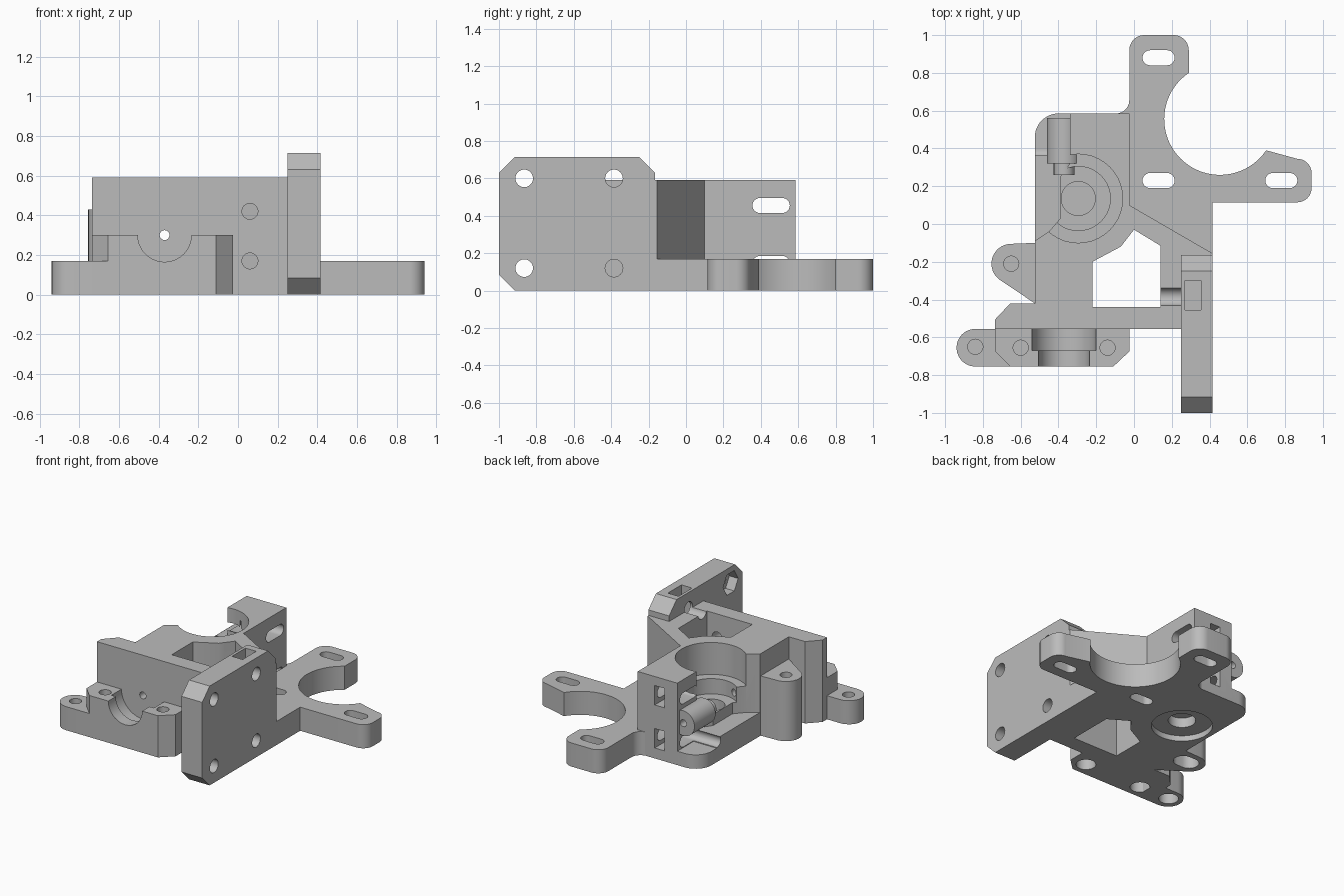
import bpy, bmesh, math
from mathutils import Vector

if "Cube" in bpy.data.objects:
    bpy.data.objects.remove(bpy.data.objects["Cube"])

grey = bpy.data.materials.new("light_grey")
grey.use_nodes = True
grey.diffuse_color = (0.5, 0.5, 0.5, 1)
grey.node_tree.nodes["Principled BSDF"].inputs["Base Color"].default_value = (0.5, 0.5, 0.5, 1)

# Map profile (u, v) and depth w to space for an extrusion along each axis
PLACE = {"x": lambda u, v, w: (w, u, v),
         "y": lambda u, v, w: (u, w, v),
         "z": lambda u, v, w: (u, v, w)}


def prism(name, pts, lo, hi, axis="z"):
    bm = bmesh.new()
    face = bm.faces.new([bm.verts.new(PLACE[axis](u, v, lo)) for u, v in pts])
    out = bmesh.ops.extrude_face_region(bm, geom=[face])
    verts = [g for g in out["geom"] if isinstance(g, bmesh.types.BMVert)]
    bmesh.ops.translate(bm, verts=verts, vec=Vector(PLACE[axis](0, 0, hi - lo)))
    bmesh.ops.recalc_face_normals(bm, faces=bm.faces[:])
    mesh = bpy.data.meshes.new(name)
    bm.to_mesh(mesh)
    bm.free()
    mesh.materials.append(grey)
    ob = bpy.data.objects.new(name, mesh)
    bpy.context.collection.objects.link(ob)
    return ob


def arc(u, v, r, start, end, n=12):
    angles = [math.radians(start + (end - start) * i / n) for i in range(n + 1)]
    return [(u + r * math.cos(a), v + r * math.sin(a)) for a in angles]


def circle(u, v, r, n=40):
    return arc(u, v, r, 0, 360, n)[:-1]


def box(u0, u1, v0, v1):
    return [(u0, v0), (u1, v0), (u1, v1), (u0, v1)]


def slot(u, v, half, r):
    return arc(u + half - r, v, r, -90, 90) + arc(u - half + r, v, r, 90, 270)


def cut(ob, pts, lo, hi, axis="z", mode="DIFFERENCE"):
    tool = prism("cutter", pts, lo, hi, axis)
    tool.hide_render = True
    mod = ob.modifiers.new("cut", "BOOLEAN")
    mod.operation, mod.solver, mod.object = mode, "EXACT", tool
    deps = bpy.context.evaluated_depsgraph_get()
    deps.update()
    mesh = bpy.data.meshes.new_from_object(ob.evaluated_get(deps))
    ob.modifiers.clear()
    ob.data = mesh
    bpy.data.objects.remove(tool)


# Main housing
housing = prism("housing", [
    (-.735, -.555), (.25, -.555), (.25, -.165), (.415, -.165), (.415, -.155),
    (-.025, .1), (-.025, .585)] + arc(-.4, .46, .125, 90, 180)
    + [(-.525, -.42), (-.655, -.42), (-.735, -.505)], 0, .59)

# Open idler side, with a lower step at the back
cut(housing, [(-.8, -.09), (-.525, -.09), (-.45, -.04), (-.39, .03), (-.39, .25),
              (-.34, .32), (-.34, .7), (-.8, .7)], .17, .8)
cut(housing, box(-.8, -.34, .4, .7), .1, .3)

# Stepped gear bore and underside bearing seat
GX, GY = -.295, .135
for r, lo, hi in [(.235, .36, .8), (.17, .25, .8), (.09, .12, .8),
                  (.2, -.1, .04), (.09, -.1, .11)]:
    cut(housing, circle(GX, GY, r), lo, hi)

# Window through the housing
cut(housing, [(-.22, -.44), (.14, -.44), (.14, -.115), (0, -.03),
              (-.07, -.12), (-.22, -.2)], -.1, .8)

# Idler screw slots with nut traps at the back
for z in (.145, .455):
    cut(housing, slot(.455, z, .1, .04), -.7, -.01, "x")
    cut(housing, box(-.24, -.16, z - .07, z + .07), .36, .7, "y")

# Screw holes in the front wall and beside the side plate
for z in (.17, .42):
    cut(housing, circle(.06, z, .04), -.7, -.4, "y")
for z in (.12, .6):
    cut(housing, circle(-.385, z, .047), .1, .35, "x")

# Filament guide boss and filament passage
guide = prism("filament_guide", circle(-.37, .3, .09), .32, .56, "y")
tip = prism("filament_guide_tip", circle(-.37, .3, .055), .26, .32, "y")
for part in (guide, tip, housing):
    cut(part, circle(-.37, .3, .025, 20), -.8, .8, "y")

# Chamfered side plate
plate = prism("side_plate", [
    (-1, .085), (-.915, 0), (-.165, 0), (-.165, .63), (-.25, .715),
    (-.915, .715), (-1, .63)], .25, .415, "x")
for y in (-.865, -.385):
    for z in (.12, .6):
        cut(plate, circle(y, z, .047), .1, .6, "x")
for z in (.12, .6):
    cut(plate, circle(-.865, z, .085, 6), .1, .32, "x")
cut(plate, box(.27, .355, -.455, -.3), .52, .9)

# Front bearing block with a half-round stepped seat
block = prism("bearing_block", [
    (-.735, -.555), (-.735, -.675), (-.655, -.755), (-.11, -.755),
    (-.025, -.675), (-.025, -.555)], 0, .3)
cut(block, circle(-.37, .3, .135), -.9, -.6, "y")
cut(block, circle(-.37, .3, .17), -.67, -.5, "y")
for x in (-.6, -.14):
    cut(block, circle(x, -.655, .04), .12, .5)
    cut(block, circle(x, -.655, .065), -.1, .11)

# Low mounting ear at the front
low_ear = prism("front_ear", arc(-.84, -.655, .1, 90, 270)
                + [(-.735, -.755), (-.655, -.755), (-.655, -.555)], 0, .17)
cut(low_ear, circle(-.84, -.65, .04), .12, .4)
cut(low_ear, circle(-.84, -.65, .065), -.1, .11)

# Tall hinge ear on the side
tall_ear = prism("hinge_ear", [(-.525, -.42), (-.525, -.1)]
                 + arc(-.65, -.21, .105, 95, 235), 0, .43)
cut(tall_ear, circle(-.65, -.21, .04), .12, .6)
cut(tall_ear, slot(-.62, -.21, .09, .065), -.1, .11)

# Motor flange with slotted arms around a round opening
flange = prism("motor_flange", [(-.025, .1), (-.025, .585), (-.08, .585)]
               + arc(-.095, .655, .07, -80, 0, 6)
               + arc(.055, .92, .08, 180, 90) + arc(.21, .92, .08, 90, 0)
               + arc(.455, .555, .295, 124, 326, 40)
               + arc(.865, .27, .075, 90, 0) + arc(.865, .19, .075, 0, -90)
               + [(.415, .115), (.415, -.155)], 0, .17)
for x, y in [(.13, .88), (.13, .23), (.78, .23)]:
    cut(flange, slot(x, y, .085, .04), -.1, .5)

# Smooth the round walls while keeping crisp edges
for ob in (housing, guide, tip, plate, block, low_ear, tall_ear, flange):
    bpy.ops.object.select_all(action="DESELECT")
    ob.select_set(True)
    bpy.context.view_layer.objects.active = ob
    bpy.ops.object.shade_smooth_by_angle(angle=math.radians(30))
